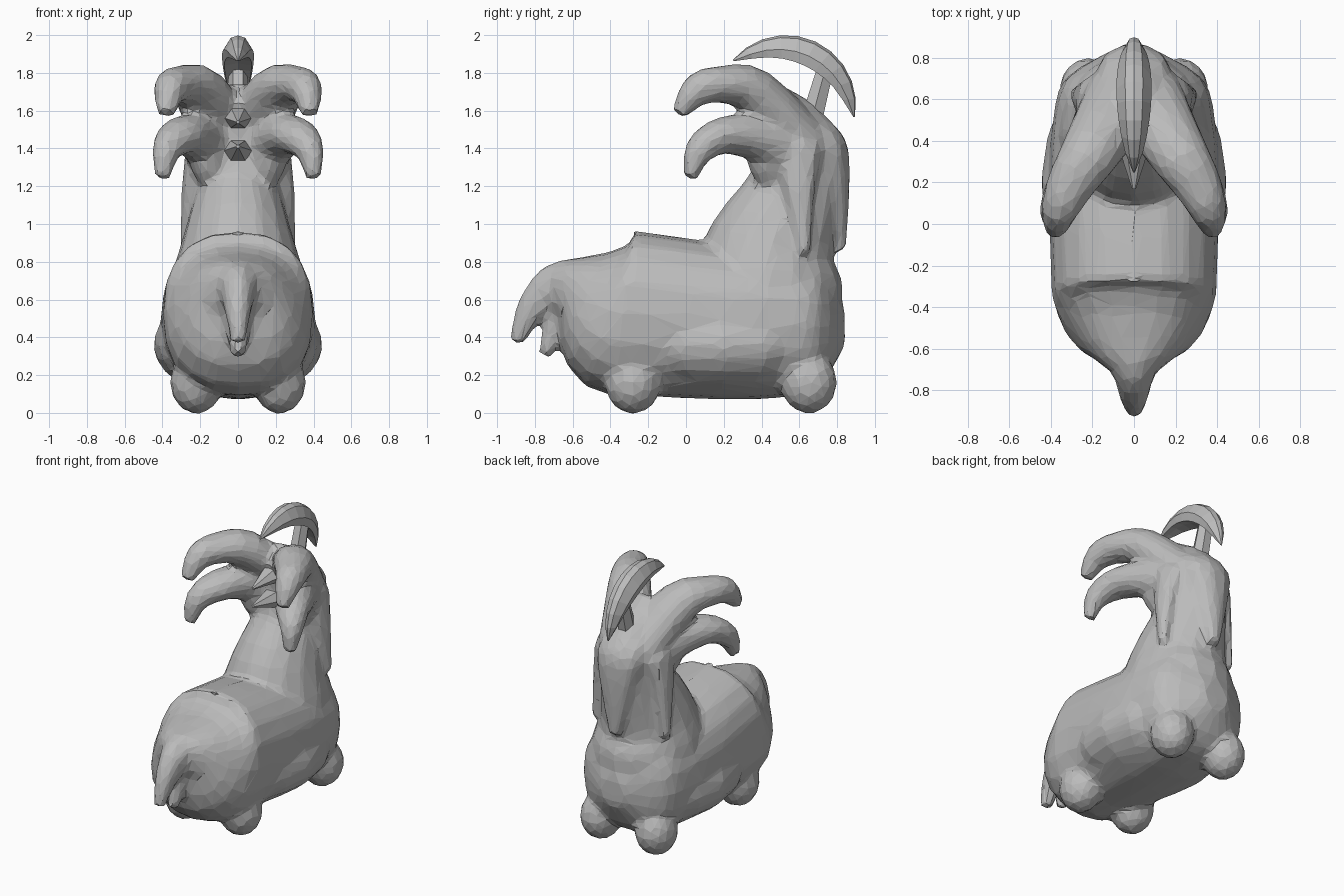
import bpy, bmesh, math
from mathutils import Vector, Matrix

cube = bpy.data.objects.get("Cube")
if cube:
    bpy.data.objects.remove(cube)

grey = bpy.data.materials.new("plain grey")
grey.use_nodes = True
tone = (0.5, 0.5, 0.5, 1)
grey.diffuse_color = tone
grey.node_tree.nodes["Principled BSDF"].inputs["Base Color"].default_value = tone


def finish(bm, name):
    bmesh.ops.recalc_face_normals(bm, faces=bm.faces)
    mesh = bpy.data.meshes.new(name)
    bm.to_mesh(mesh)
    bm.free()
    mesh.materials.append(grey)
    obj = bpy.data.objects.new(name, mesh)
    bpy.context.collection.objects.link(obj)
    return obj


def skin(bm, rings):
    """Join neighbouring rings of vertices and cap both ends."""
    for ring, following in zip(rings, rings[1:]):
        for k in range(len(ring)):
            bm.faces.new((ring[k], ring[k - 1], following[k - 1], following[k]))
    bm.faces.new(rings[0])
    bm.faces.new(rings[-1][::-1])


def spline(points, steps):
    """Pass a flowing curve through the points."""
    points = [Vector(p) for p in points]
    padded = [points[0]] + points + [points[-1]]
    flow = []
    for before, start, end, after in zip(padded, padded[1:], padded[2:], padded[3:]):
        leave, arrive = (end - before) / 2, (after - start) / 2
        for step in range(steps):
            t = step / steps
            ease = t * t * (3 - 2 * t)
            flow.append(start.lerp(end, ease) + leave * t * (1 - t) ** 2 - arrive * t * t * (1 - t))
    return flow + [points[-1]]


def loft(bm, path, sides=14, mirror=1, power=1, steps=3):
    """Skin rounded rings (x, y, z, half width, half depth) along a path."""
    path = spline(path, steps)
    centres = [Vector((mirror * p[0], p[1], p[2])) for p in path]
    rings = []
    for i, p in enumerate(path):
        ahead = centres[min(i + 1, len(path) - 1)]
        tangent = (ahead - centres[max(i - 1, 0)]).normalized()
        side = (Vector((1, 0, 0)) - tangent * tangent.x).normalized()
        up = tangent.cross(side)
        ring = []
        for k in range(sides):
            angle = math.tau * k / sides
            across, along = (math.copysign(abs(v) ** power, v)
                             for v in (math.cos(angle), math.sin(angle)))
            ring.append(bm.verts.new(centres[i] + side * p[3] * across + up * p[4] * along))
        rings.append(ring)
    skin(bm, rings)


def ellipsoid(bm, centre, size):
    place = Matrix.Translation(centre) @ Matrix.Diagonal((*size, 1))
    bmesh.ops.create_uvsphere(bm, u_segments=16, v_segments=12, radius=1, matrix=place)


bm = bmesh.new()

# Trunk, from rump to chest, with a low, wide belly
loft(bm, [(0, -.72, .65, .1, .12), (0, -.6, .64, .24, .2), (0, -.4, .54, .38, .42),
          (0, -.2, .52, .4, .43), (0, .2, .48, .41, .41), (0, .5, .47, .39, .39),
          (0, .7, .46, .33, .33), (0, .84, .46, .1, .1)], 20, power=.85)
ellipsoid(bm, (0, .2, .36), (.45, .62, .28))

# Neck and head
loft(bm, [(0, .41, .42, .38, .41), (0, .43, .7, .36, .4), (0, .46, .9, .3, .34),
          (0, .58, 1.2, .22, .25), (0, .58, 1.45, .2, .22), (0, .42, 1.7, .1, .08)], 16)

# Lobe hanging down the back
loft(bm, [(0, .66, 1.49, .17, .1), (0, .74, 1.4, .18, .12), (0, .78, 1.2, .13, .09),
          (0, .82, .86, .04, .03)], 10)

# Forked tail
loft(bm, [(0, -.54, .68, .2, .15), (0, -.7, .66, .11, .13), (0, -.83, .53, .07, .08),
          (0, -.9, .37, .04, .04)], 10)
loft(bm, [(0, -.58, .6, .13, .13), (0, -.67, .5, .08, .08), (0, -.75, .3, .04, .04)], 8)

for m in (-1, 1):
    # Upper jaw arms
    loft(bm, [(.05, .62, 1.45, .19, .13), (.2, .36, 1.7, .15, .13), (.3, .2, 1.74, .12, .1),
              (.36, .06, 1.71, .09, .09), (.38, -.04, 1.58, .05, .04)], 12, m)
    # Lower jaw arms
    loft(bm, [(.1, .58, 1.36, .16, .17), (.2, .4, 1.45, .13, .13), (.3, .2, 1.47, .12, .1),
              (.38, .07, 1.39, .08, .08), (.4, .02, 1.24, .04, .04)], 12, m)
    # Cheek and side fin
    ellipsoid(bm, (m * .16, .44, 1.37), (.1, .12, .17))
    loft(bm, [(.18, .6, 1.4, .1, .13), (.24, .6, 1.2, .06, .09), (.28, .63, .84, .03, .03)], 8, m)
    # Stubby feet
    for y in (-.28, .65):
        ellipsoid(bm, (m * .22, y, .16), (.14, .15, .165))

body = finish(bm, "creature_body")

# Fuse the parts into one faceted skin
fuse = body.modifiers.new("fuse", 'REMESH')
fuse.mode = 'VOXEL'
fuse.voxel_size = 0.02
soften = body.modifiers.new("soften", 'SMOOTH')
soften.factor = 0.5
soften.iterations = 10
facet = body.modifiers.new("facet", 'DECIMATE')
facet.ratio = 0.07
facet.use_symmetry = True
facet.symmetry_axis = 'X'

# Small beaks in the mouth
for name, z, drop in (("upper_beak", 1.57, -.03), ("lower_beak", 1.38, .03)):
    bm = bmesh.new()
    loft(bm, [(0, .45, z, .1, .08), (0, .17, z + drop, .01, .01)], 6, steps=1)
    finish(bm, name)

# Crest stalk
bm = bmesh.new()
loft(bm, [(0, .64, 1.46, .06, .07), (0, .74, 1.83, .05, .05)], 6, steps=1)
finish(bm, "crest_stalk")

# Crest blade: a crescent swept round an arc, with a ridged top and hollow underside
section = ((0, 0), (.5, .1), (1, .6), (.85, 1), (0, .9), (-.85, 1), (-1, .6), (-.5, .1))
spans = 10
bm = bmesh.new()
rings = []
for i in range(spans + 1):
    angle = math.radians(140 - 150 * i / spans)
    swell = max(.01, math.sin(math.pi * i / spans)) ** .6
    ring = []
    for across, depth in section:
        radius = .37 - .14 * swell * depth
        ring.append(bm.verts.new((.085 * swell * across, .53 + radius * math.cos(angle),
                                  1.63 + radius * math.sin(angle))))
    rings.append(ring)
skin(bm, rings)
finish(bm, "crest_blade")
